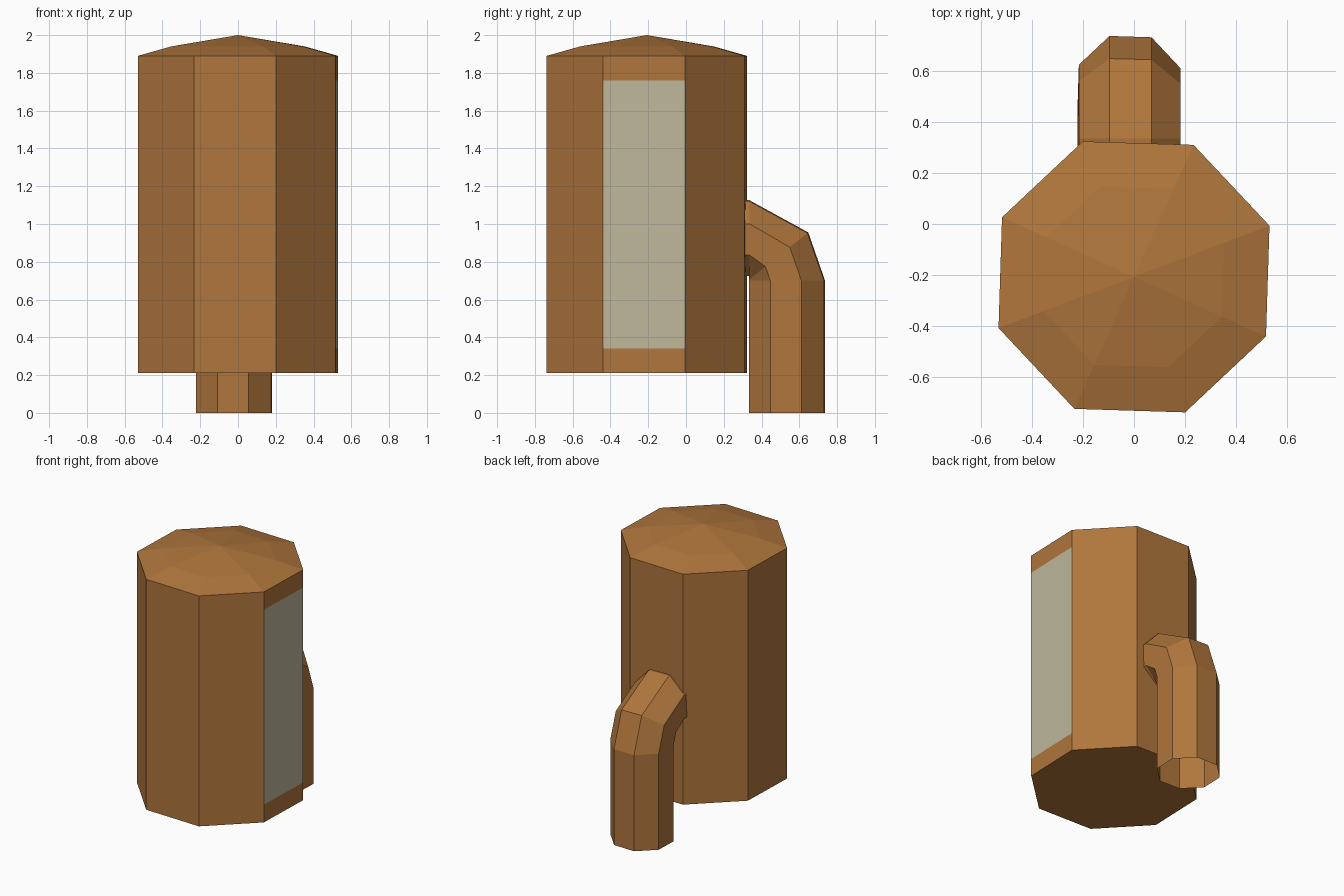
import bpy, bmesh, math
from mathutils import Vector, Matrix

if "Cube" in bpy.data.objects:
    bpy.data.objects.remove(bpy.data.objects["Cube"])

SIDES = 8
TWIST = math.radians(20.7)


def material(name, colour):
    m = bpy.data.materials.new(name)
    m.diffuse_color = (*colour, 1)
    m.use_nodes = True
    m.node_tree.nodes["Principled BSDF"].inputs["Base Color"].default_value = m.diffuse_color
    return m


def ring(radius):
    return [Vector((radius * math.cos(TWIST + k * math.tau / SIDES),
                    radius * math.sin(TWIST + k * math.tau / SIDES), 0))
            for k in range(SIDES)]


def finish(name, bm, mat, recalc=False):
    if recalc:
        bmesh.ops.recalc_face_normals(bm, faces=bm.faces)
    mesh = bpy.data.meshes.new(name)
    bm.to_mesh(mesh)
    bm.free()
    mesh.materials.append(mat)
    ob = bpy.data.objects.new(name, mesh)
    bpy.context.collection.objects.link(ob)
    return ob


def skin(bm, rings, skip=()):
    """Join successive rings with quads, leaving out (row, side) pairs."""
    for row, (a, b) in enumerate(zip(rings, rings[1:])):
        for k in range(SIDES):
            n = (k + 1) % SIDES
            if (row, k) not in skip:
                bm.faces.new((a[k], a[n], b[n], b[k]))


copper = material("copper", (0.43, 0.18, 0.045))
pale = material("pale_panel", (0.52, 0.48, 0.33))

# Tank body with stepped conical roof, one opening for the panel
centre = Vector((0, -0.207, 0))
profile = [(0.567, 0.21), (0.567, 0.34), (0.567, 1.76), (0.567, 1.89), (0.378, 1.94)]
bm = bmesh.new()
rings = [[bm.verts.new(centre + p + Vector((0, 0, z))) for p in ring(r)]
         for r, z in profile]
skin(bm, rings, skip={(1, 7)})
bm.faces.new(rings[0][::-1])
apex = bm.verts.new(centre + Vector((0, 0, 2)))
for k in range(SIDES):
    bm.faces.new((rings[-1][k], rings[-1][(k + 1) % SIDES], apex))
finish("tank_body", bm, copper)

# Pale panel filling the opening on the right side
bm = bmesh.new()
p = ring(0.567)
bm.faces.new([bm.verts.new(centre + p[k] + Vector((0, 0, z)))
              for k, z in ((7, 0.34), (0, 0.34), (0, 1.76), (7, 1.76))])
finish("side_panel", bm, pale)

# Open-ended bent pipe at the back: (y, z, tilt) of each section
path = [(0.535, 0, 0), (0.535, 0.70, 0), (0.49, 0.83, 38.5),
        (0.335, 0.925, 90), (0.25, 0.925, 90)]
bm = bmesh.new()
rings = []
for y, z, tilt in path:
    rot = Matrix.Rotation(math.radians(tilt), 3, 'X')
    rings.append([bm.verts.new(Vector((-0.02, y, z)) + rot @ q) for q in ring(0.215)])
skin(bm, rings)
finish("outlet_pipe", bm, copper)
